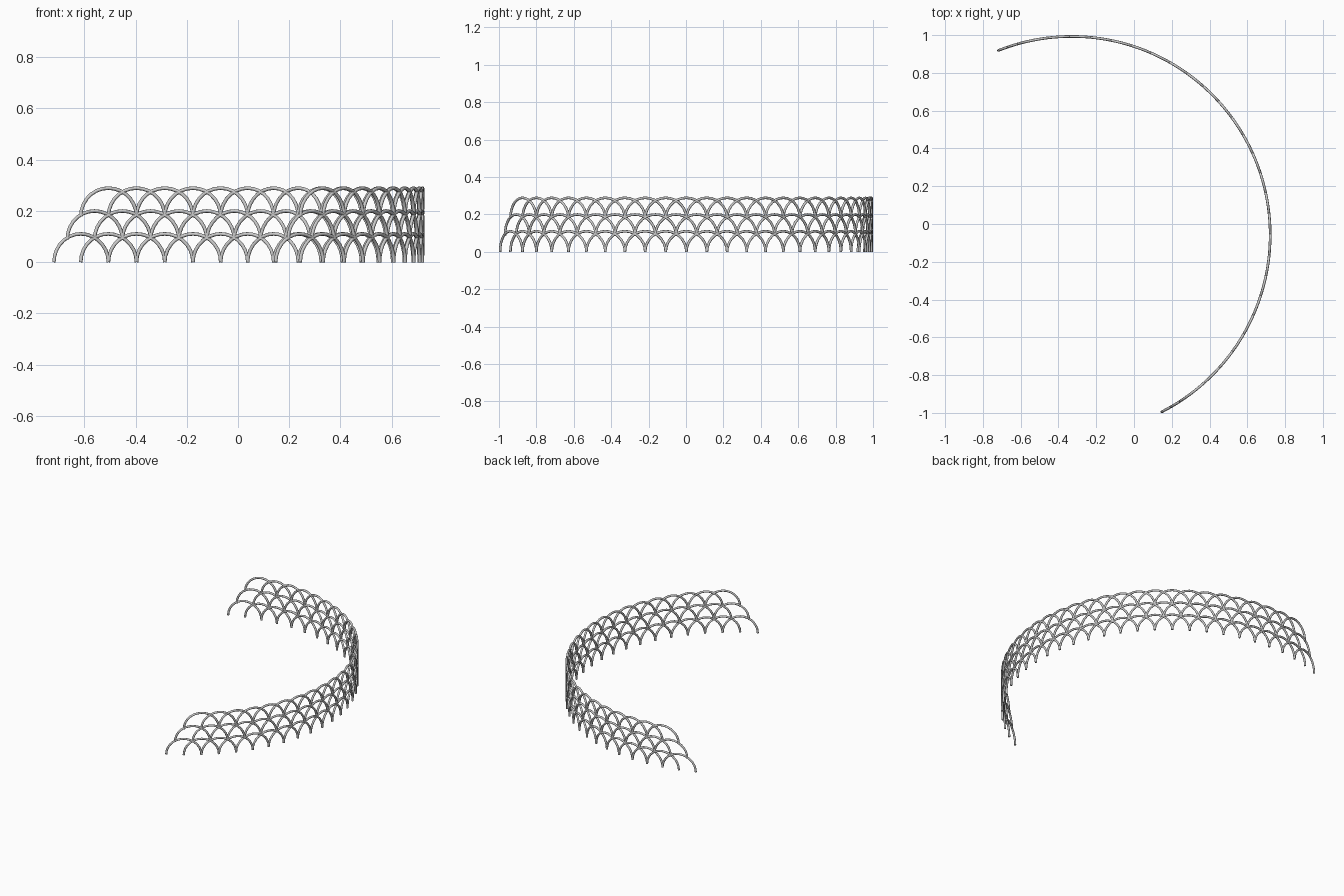
import bpy
from math import radians, sin, cos, pi

if "Cube" in bpy.data.objects:
    bpy.data.objects.remove(bpy.data.objects["Cube"])

CX, CY, R = -0.3298, -0.0578, 1.0508   # plan circle of the fence
START, STEP = -63.0, 6.024             # first post angle and post spacing (degrees)
POSTS = 30
TUBE = 0.007
ROW_RISE = 0.0893
ARCH_H = 0.1105
SEGS = 14


def arch_points(mid_deg, z0):
    """Semicircular arch wrapped around the plan circle, two spacings wide."""
    pts = []
    for i in range(SEGS + 1):
        t = pi * i / SEGS
        a = radians(mid_deg - STEP * cos(t))
        pts.append((CX + R * cos(a), CY + R * sin(a), z0 + ARCH_H * sin(t)))
    return pts


def arch_row(name, row):
    cu = bpy.data.curves.new(name, 'CURVE')
    cu.dimensions = '3D'
    cu.bevel_depth = TUBE
    cu.bevel_resolution = 2
    cu.use_fill_caps = True
    # each higher row is one arch shorter, shifted by half a spacing
    for k in range(POSTS - 2 - row):
        sp = cu.splines.new('POLY')
        sp.points.add(SEGS)
        mid = START + STEP * (k + 1 + row / 2)
        for p, co in zip(sp.points, arch_points(mid, row * ROW_RISE)):
            p.co = (*co, 1)
    ob = bpy.data.objects.new(name, cu)
    bpy.context.collection.objects.link(ob)
    # turn the swept tubes into a mesh
    bpy.ops.object.select_all(action='DESELECT')
    ob.select_set(True)
    bpy.context.view_layer.objects.active = ob
    bpy.ops.object.convert(target='MESH')
    bpy.ops.object.shade_smooth_by_angle(angle=radians(50))


# three stacked rows of overlapping hoops
for row, name in enumerate(("lower_arches", "middle_arches", "upper_arches")):
    arch_row(name, row)
